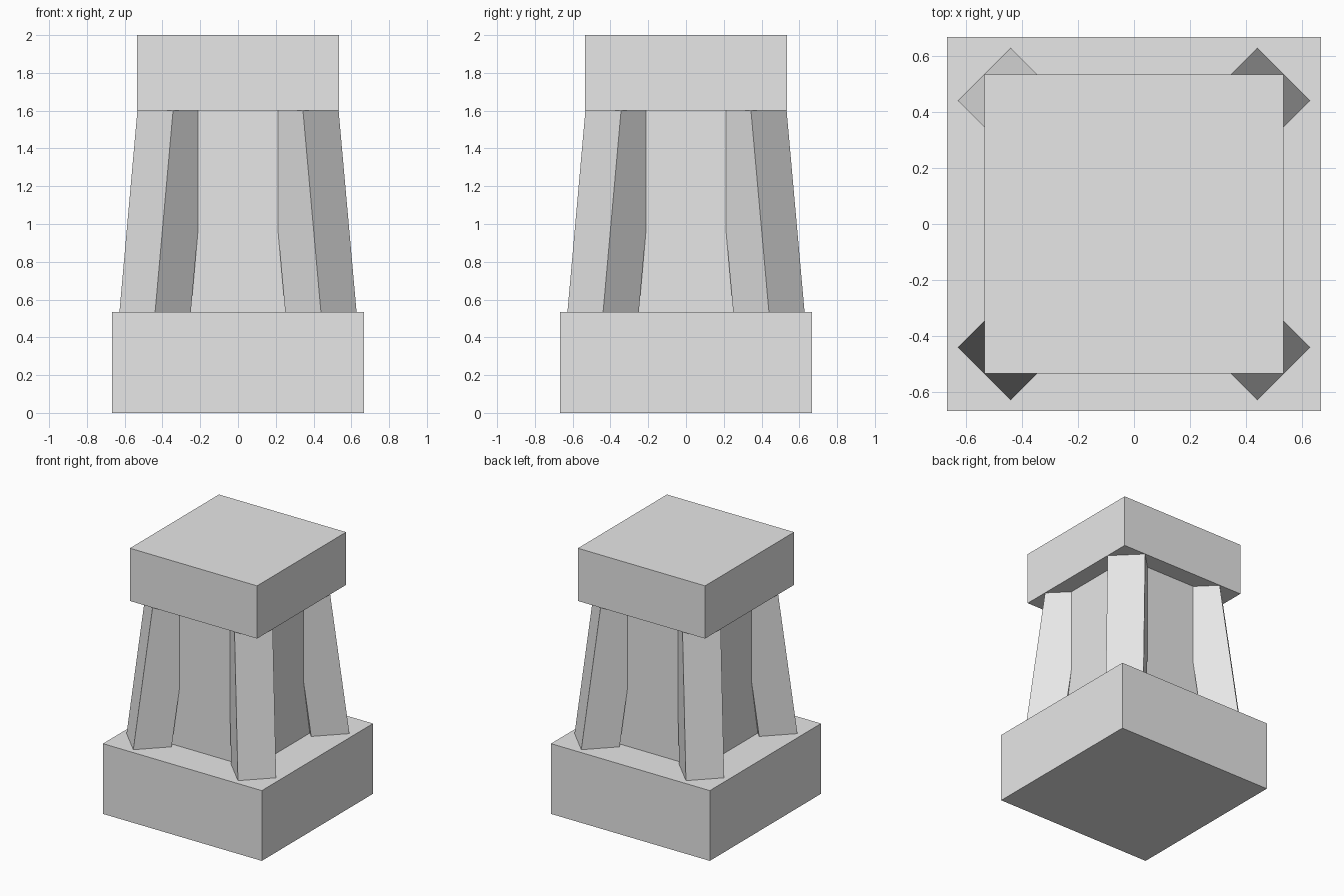
import bpy
from math import atan, pi, sqrt
from mathutils import Matrix, Vector

cube = bpy.data.objects.get("Cube")
if cube:
    bpy.data.objects.remove(cube, do_unlink=True)

stone = bpy.data.materials.new("grey_stone")
stone.use_nodes = True
GREY = (0.8, 0.8, 0.8, 1)
stone.diffuse_color = GREY
stone.node_tree.nodes["Principled BSDF"].inputs["Base Color"].default_value = GREY


def block(name, size, centre, rotation=Matrix.Identity(4)):
    """Flat-shaded box with its size baked into the mesh."""
    bpy.ops.mesh.primitive_cube_add(size=1)
    obj = bpy.context.object
    obj.name = name
    obj.data.transform(Matrix.Translation(centre) @ rotation @ Matrix.Diagonal((*size, 1)))
    obj.data.materials.append(stone)
    return obj


# Plinth, central shaft and cap
BASE_TOP, CAP_BOTTOM = 0.533, 1.6
block("base", (1.333, 1.333, BASE_TOP), (0, 0, BASE_TOP / 2))
block("core", (0.8, 0.8, 1.2), (0, 0, 1.067))
block("cap", (1.067, 1.067, 0.4), (0, 0, 1.8))

# Square corner buttresses, turned to the diagonals and leaning inward
SLOPE = 0.0892           # inward shift along x and y per unit of height
FOOT = 0.439             # x and y of the buttress centre at the base top
tilt = atan(SLOPE * sqrt(2))
mid_z = 1.04
mid = FOOT - SLOPE * (mid_z - BASE_TOP)
for i, name in enumerate(("back_left", "back_right", "front_right", "front_left")):
    turn = Matrix.Rotation(pi / 4 + i * pi / 2, 4, "Z")
    centre = turn @ Vector((mid * sqrt(2), 0, mid_z))
    block(name + "_buttress", (0.265, 0.267, 1.16), centre,
          turn @ Matrix.Rotation(-tilt, 4, "Y"))
